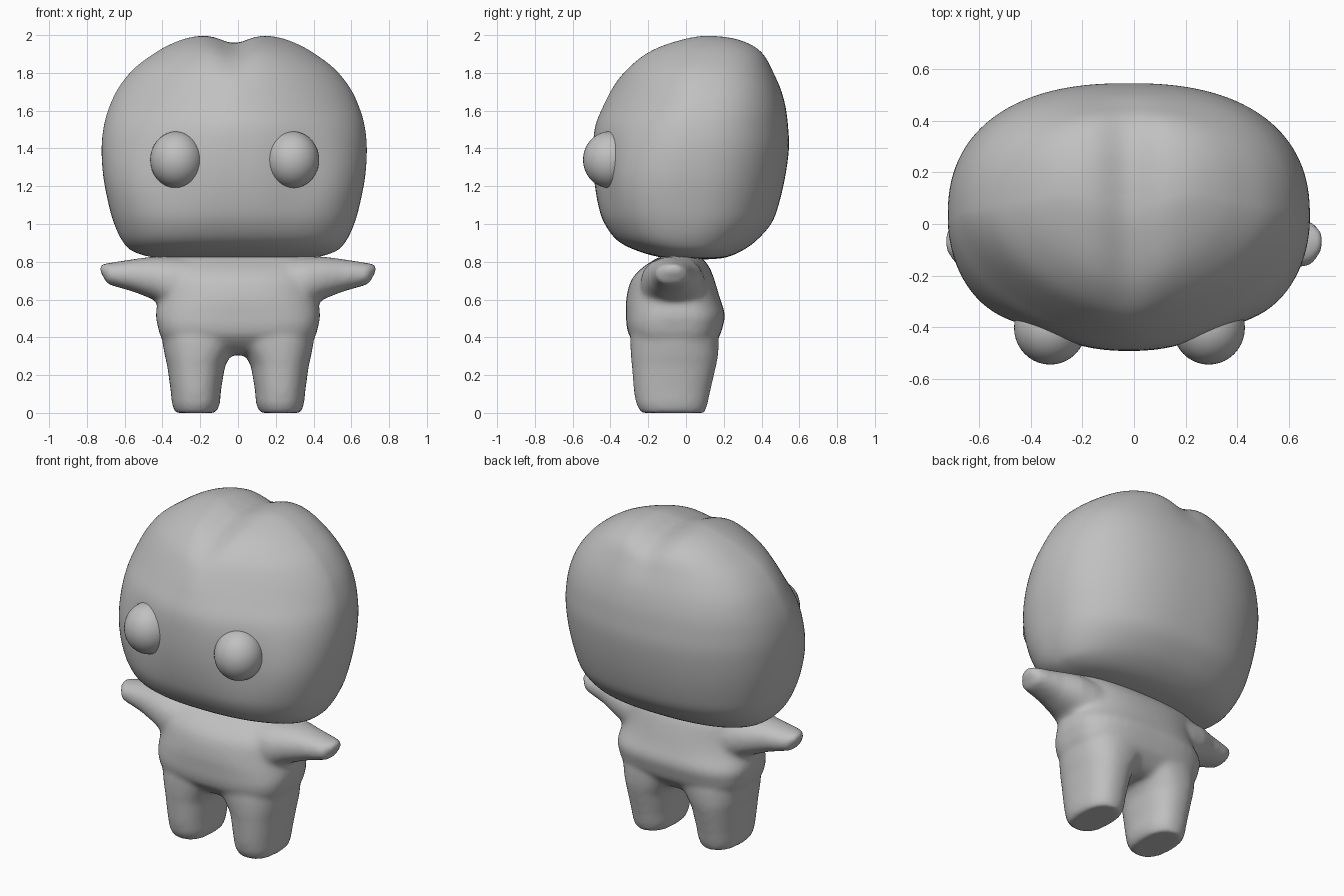
import bpy, bmesh, math

if "Cube" in bpy.data.objects:
    bpy.data.objects.remove(bpy.data.objects["Cube"])

grey = bpy.data.materials.new("plain grey")
grey.diffuse_color = (0.53, 0.53, 0.53, 1)
grey.use_nodes = True
grey.node_tree.nodes["Principled BSDF"].inputs["Base Color"].default_value = grey.diffuse_color


def ramp(x, x0, x1, a, b):
    """Smooth step from a at x0 to b at x1."""
    t = min(max((x - x0) / (x1 - x0), 0), 1)
    return a + (b - a) * t * t * (3 - 2 * t)


def bell(x, centre, width):
    return math.exp(-((x - centre) / width) ** 2)


def superellipse(t, n):
    c, s = math.cos(t), math.sin(t)
    return (math.copysign(abs(c) ** (2 / n), c), math.copysign(abs(s) ** (2 / n), s))


def loft(bm, rows, place, power, sides):
    """Skin closed superellipse rings; each row is (pos, u0, u1, v0, v1)."""
    rings = []
    for pos, u0, u1, v0, v1 in rows:
        ring = []
        for i in range(sides):
            t = 2 * math.pi * (i + 0.5) / sides
            a, b = superellipse(t, power(pos, t > math.pi))
            u = (u0 + u1) / 2 + a * (u1 - u0) / 2
            v = (v0 + v1) / 2 + b * (v1 - v0) / 2
            ring.append(bm.verts.new(place(pos, u, v)))
        rings.append(ring)
    for r, s in zip(rings, rings[1:]):
        for i in range(sides):
            j = (i + 1) % sides
            bm.faces.new((r[i], r[j], s[j], s[i]))
    bm.faces.new(rings[0])
    bm.faces.new(rings[-1])


def smooth_rows(rows, steps):
    """Catmull-Rom interpolation between the given rows."""
    p = [rows[0]] + rows + [rows[-1]]
    out = []
    for k in range(1, len(p) - 2):
        for s in range(steps):
            t = s / steps
            out.append(tuple(
                0.5 * (2 * b + (c - a) * t + (2 * a - 5 * b + 4 * c - d) * t * t
                       + (3 * b - a - 3 * c + d) * t ** 3)
                for a, b, c, d in zip(p[k - 1], p[k], p[k + 1], p[k + 2])))
    return out + [rows[-1]]


def finish(bm, name):
    bmesh.ops.recalc_face_normals(bm, faces=bm.faces)
    for f in bm.faces:
        f.smooth = True
    me = bpy.data.meshes.new(name)
    bm.to_mesh(me)
    bm.free()
    me.materials.append(grey)
    ob = bpy.data.objects.new(name, me)
    bpy.context.collection.objects.link(ob)
    return ob


# Head: stacked sections (height, half width, front y, back y)
HEAD_X = -0.02
head_rows = [
    (0.812, 0.03, 0.03, 0.07), (0.814, 0.22, -0.04, 0.13), (0.823, 0.42, -0.13, 0.21),
    (0.855, 0.535, -0.25, 0.29), (0.91, 0.592, -0.36, 0.37), (1.0, 0.635, -0.43, 0.45),
    (1.1, 0.664, -0.465, 0.49), (1.25, 0.693, -0.488, 0.525), (1.4, 0.702, -0.492, 0.545),
    (1.52, 0.69, -0.48, 0.54), (1.62, 0.661, -0.44, 0.527), (1.72, 0.613, -0.39, 0.50),
    (1.82, 0.533, -0.33, 0.46), (1.9, 0.428, -0.25, 0.42), (1.95, 0.34, -0.16, 0.365),
    (1.985, 0.245, -0.05, 0.28), (2.001, 0.14, 0.03, 0.18), (2.004, 0.02, 0.09, 0.11)]


def head_power(z, front):
    """Full cheeks low down, trimmed brow corners, squarer back of the crown."""
    return ramp(z, 1.1, 1.72, 2.45, 1.68) if front else ramp(z, 1.3, 1.8, 2.35, 2.5)


bm = bmesh.new()
loft(bm, smooth_rows([(z, HEAD_X - w, HEAD_X + w, f, b) for z, w, f, b in head_rows], 4),
     lambda z, x, y: (x, y, z), head_power, 128)
for v in bm.verts:
    x, y, z = v.co
    side = abs(x - HEAD_X)
    # cleft along the crown
    v.co.z -= 0.045 * bell(side, 0, 0.1) * ramp(z, 1.68, 1.97, 0, 1)
    # shallow hollow around the eyes
    if y < 0:
        v.co.y += 0.03 * min(1, -y / 0.25) * bell(z, 1.25, 0.25) * bell(side, 0.36, 0.16)
finish(bm, "head")

# Eyes: round beads half sunk into the face
for name, x in (("left_eye", 0.29), ("right_eye", -0.325)):
    bm = bmesh.new()
    bmesh.ops.create_uvsphere(bm, u_segments=40, v_segments=24, radius=1)
    for v in bm.verts:
        v.co = (x + v.co.x * 0.14, -0.402 + v.co.y * 0.143, 1.34 + v.co.z * 0.15)
    finish(bm, name)

# Body: torso, legs and arms fused into one soft skin
bm = bmesh.new()
torso = [(0.305, -0.2, 0.2, -0.13, 0.05), (0.33, -0.33, 0.33, -0.22, 0.11),
         (0.40, -0.405, 0.405, -0.295, 0.175), (0.46, -0.425, 0.425, -0.315, 0.195),
         (0.52, -0.435, 0.435, -0.317, 0.207), (0.6, -0.425, 0.425, -0.317, 0.182),
         (0.7, -0.43, 0.43, -0.292, 0.152), (0.77, -0.44, 0.44, -0.23, 0.125),
         (0.828, -0.45, 0.45, -0.14, 0.08)]
loft(bm, smooth_rows(torso, 3), lambda z, x, y: (x, y, z),
     lambda z, front: ramp(z, 0.42, 0.68, 3.1, 2.3), 48)
leg = [(0.0, 0.115, 0.335, -0.24, 0.10), (0.05, 0.095, 0.35, -0.265, 0.115),
       (0.12, 0.09, 0.357, -0.277, 0.13), (0.25, 0.068, 0.375, -0.287, 0.16),
       (0.3, 0.04, 0.387, -0.292, 0.17), (0.38, -0.02, 0.402, -0.296, 0.175),
       (0.44, 0.0, 0.395, -0.285, 0.165), (0.6, 0.1, 0.33, -0.2, 0.08)]
arm = [(0.25, -0.24, 0.11, 0.52, 0.825), (0.36, -0.24, 0.10, 0.55, 0.828),
       (0.45, -0.215, 0.085, 0.60, 0.828), (0.55, -0.185, 0.045, 0.64, 0.815),
       (0.69, -0.16, 0.01, 0.68, 0.793), (0.732, -0.10, -0.03, 0.75, 0.785)]
for side in (-1, 1):
    loft(bm, leg, lambda z, x, y: (side * x, y, z), lambda z, front: 2.35, 32)
    loft(bm, arm, lambda x, y, z: (side * x, y, z), lambda x, low: 2.2, 24)
body = finish(bm, "body")
fuse = body.modifiers.new("fuse", 'REMESH')
fuse.mode = 'VOXEL'
fuse.voxel_size = 0.016
fuse.use_smooth_shade = True
soften = body.modifiers.new("soften", 'SMOOTH')
soften.factor = 0.5
soften.iterations = 9
